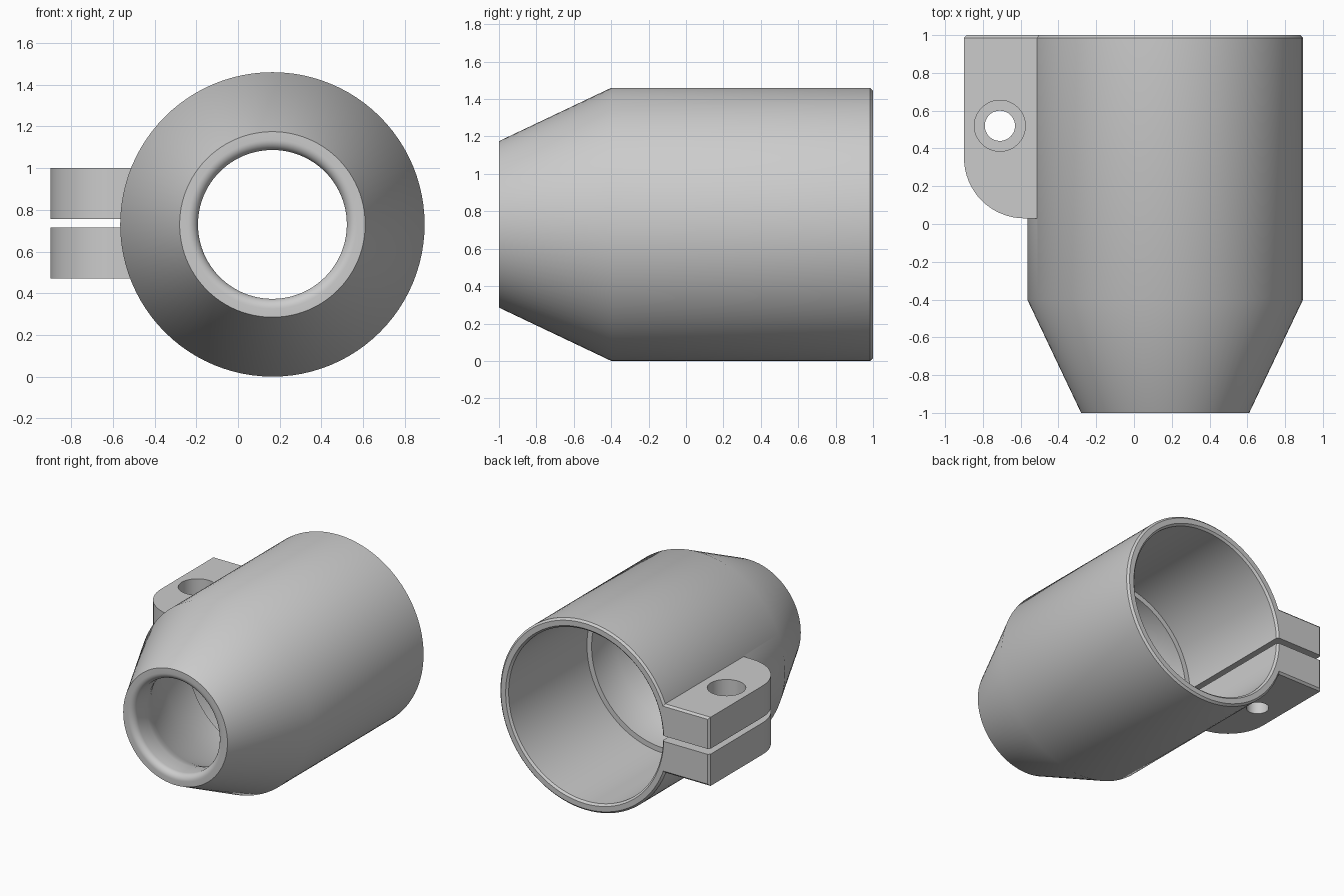
import bpy, bmesh, math
from mathutils import Matrix, Vector

if "Cube" in bpy.data.objects:
    bpy.data.objects.remove(bpy.data.objects["Cube"])

CX, CZ = 0.165, 0.73          # axis of the sleeve
TAU = math.tau

metal = bpy.data.materials.new("grey metal")
metal.diffuse_color = (0.6, 0.6, 0.6, 1)
metal.use_nodes = True
metal.node_tree.nodes["Principled BSDF"].inputs["Base Color"].default_value = metal.diffuse_color


def make_object(name, bm):
    bmesh.ops.remove_doubles(bm, verts=bm.verts, dist=1e-5)
    bmesh.ops.recalc_face_normals(bm, faces=bm.faces)
    mesh = bpy.data.meshes.new(name)
    bm.to_mesh(mesh)
    bm.free()
    mesh.materials.append(metal)
    obj = bpy.data.objects.new(name, mesh)
    bpy.context.collection.objects.link(obj)
    return obj


def revolve(name, profile, steps=96):
    """Closed solid from (radius, y) points turned around the sleeve axis."""
    bm = bmesh.new()
    rings = []
    for r, y in profile:
        rings.append([bm.verts.new((CX + r * math.cos(TAU * i / steps), y,
                                    CZ + r * math.sin(TAU * i / steps)))
                      for i in range(steps)])
    for a, b in zip(rings, rings[1:]):
        for i in range(steps):
            j = (i + 1) % steps
            bm.faces.new((a[i], a[j], b[j], b[i]))
    bm.faces.new(rings[0])
    bm.faces.new(rings[-1])
    return make_object(name, bm)


def prism(name, outline, z0, z1, bevel_y=None):
    """Upright prism from an (x, y) outline; edges at bevel_y are chamfered."""
    bm = bmesh.new()
    face = bm.faces.new([bm.verts.new((x, y, z0)) for x, y in outline])
    top = bmesh.ops.extrude_face_region(bm, geom=[face])["geom"]
    bmesh.ops.translate(bm, vec=(0, 0, z1 - z0),
                        verts=[v for v in top if isinstance(v, bmesh.types.BMVert)])
    bmesh.ops.recalc_face_normals(bm, faces=bm.faces)
    if bevel_y is not None:
        edges = [e for e in bm.edges
                 if all(abs(v.co.y - bevel_y) < 1e-4 for v in e.verts)]
        bmesh.ops.bevel(bm, geom=edges, offset=0.015, segments=1, affect='EDGES')
    return make_object(name, bm)


def cylinder(name, x, y, r, z0, z1):
    return prism(name, [(x + r * math.cos(TAU * i / 48), y + r * math.sin(TAU * i / 48))
                        for i in range(48)], z0, z1)


def boolean(target, tool, operation):
    mod = target.modifiers.new(tool.name, 'BOOLEAN')
    mod.object, mod.operation, mod.solver = tool, operation, 'EXACT'
    bpy.context.view_layer.objects.active = target
    bpy.ops.object.modifier_apply(modifier=mod.name)
    bpy.data.objects.remove(tool)


# Outer sleeve with tapered nose and chamfered rear rim
sleeve = revolve("clamp_sleeve", [(0.445, -1), (0.73, -0.4), (0.73, 0.985), (0.715, 1)])

# Clamp ear with a rounded front corner
corner = [(-0.58 - 0.32 * math.sin(t), 0.35 - 0.32 * math.cos(t))
          for t in (math.pi / 2 * i / 16 for i in range(17))]
ear = prism("clamp_ear", [(-0.25, 1), (-0.25, 0.03)] + corner + [(-0.9, 1)], 0.47, 1.0, 1)
boolean(sleeve, ear, 'UNION')

# Bore: rounded lip, throat, inner cone, stop shoulder, wide socket
lip = [(0.405 - 0.048 * math.sin(t), -0.952 - 0.048 * math.cos(t))
       for t in (math.pi / 2 * i / 8 for i in range(9))]
bore = revolve("bore_cutter", [(0.405, -1.1)] + lip + [
    (0.357, -0.84), (0.366, -0.80), (0.385, -0.75), (0.62, -0.25), (0.62, 0.03),
    (0.66, 0.03), (0.66, 0.985), (0.675, 1.0), (0.675, 1.1)])
boolean(sleeve, bore, 'DIFFERENCE')

# Slit between the two halves of the ear
slit = prism("slit_cutter", [(-1, 0.03), (-0.3, 0.03), (-0.3, 1.1), (-1, 1.1)], 0.715, 0.757)
boolean(sleeve, slit, 'DIFFERENCE')

# Bolt hole: wide in the upper half, narrow in the lower half
boolean(sleeve, cylinder("wide_hole_cutter", -0.71, 0.52, 0.135, 0.74, 1.1), 'DIFFERENCE')
boolean(sleeve, cylinder("narrow_hole_cutter", -0.71, 0.52, 0.08, 0.3, 0.75), 'DIFFERENCE')

# Smooth round surfaces, sharp edges
bpy.ops.object.select_all(action='DESELECT')
sleeve.select_set(True)
bpy.context.view_layer.objects.active = sleeve
bpy.ops.object.shade_smooth_by_angle(angle=math.radians(30))
